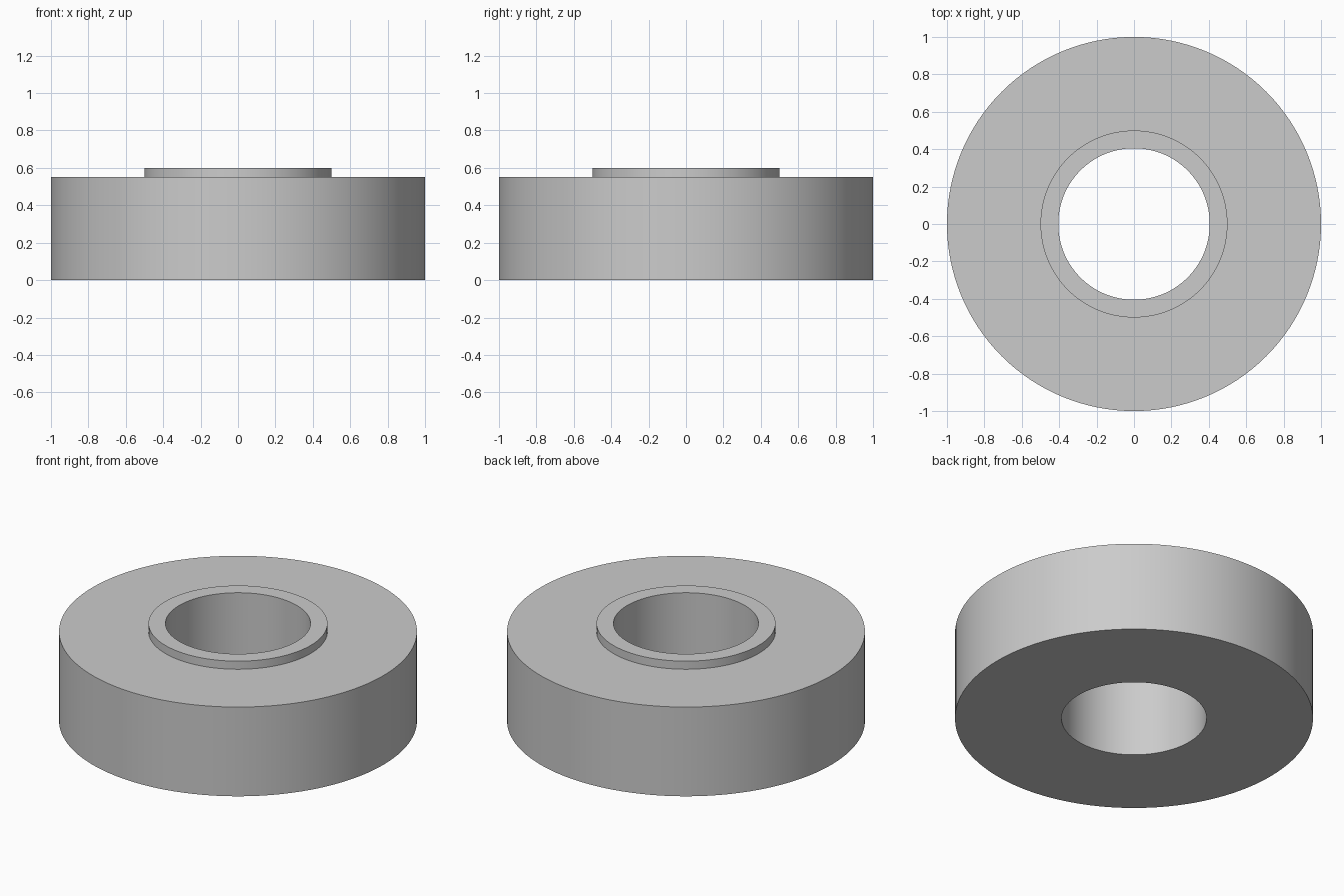
import bpy
import bmesh
from math import cos, sin, tau, radians

SEGMENTS = 128

cube = bpy.data.objects.get("Cube")
if cube:
    bpy.data.objects.remove(cube, do_unlink=True)

# Single grey material
grey = bpy.data.materials.new("plain grey")
grey.use_nodes = True
colour = (0.6, 0.6, 0.6, 1.0)
grey.diffuse_color = colour
grey.node_tree.nodes["Principled BSDF"].inputs["Base Color"].default_value = colour


def revolve(name, profile):
    """Spin a closed (radius, height) profile around the z axis."""
    bm = bmesh.new()
    rings = []
    for i in range(SEGMENTS):
        a = tau * i / SEGMENTS
        rings.append([bm.verts.new((r * cos(a), r * sin(a), z)) for r, z in profile])
    count = len(profile)
    for i, ring in enumerate(rings):
        following = rings[(i + 1) % SEGMENTS]
        for j in range(count):
            k = (j + 1) % count
            bm.faces.new((ring[j], following[j], following[k], ring[k]))
    bmesh.ops.recalc_face_normals(bm, faces=bm.faces)
    mesh = bpy.data.meshes.new(name)
    bm.to_mesh(mesh)
    bm.free()
    mesh.materials.append(grey)
    obj = bpy.data.objects.new(name, mesh)
    bpy.context.collection.objects.link(obj)
    bpy.ops.object.select_all(action="DESELECT")
    obj.select_set(True)
    bpy.context.view_layer.objects.active = obj
    bpy.ops.object.shade_smooth_by_angle(angle=radians(30))
    return obj


# Thick ring with a low raised collar around the bore
bore, collar, rim = 0.405, 0.5, 1.0
body_top, collar_top = 0.55, 0.6
revolve("collared_ring", [
    (bore, 0), (rim, 0), (rim, body_top),
    (collar, body_top), (collar, collar_top), (bore, collar_top),
])
